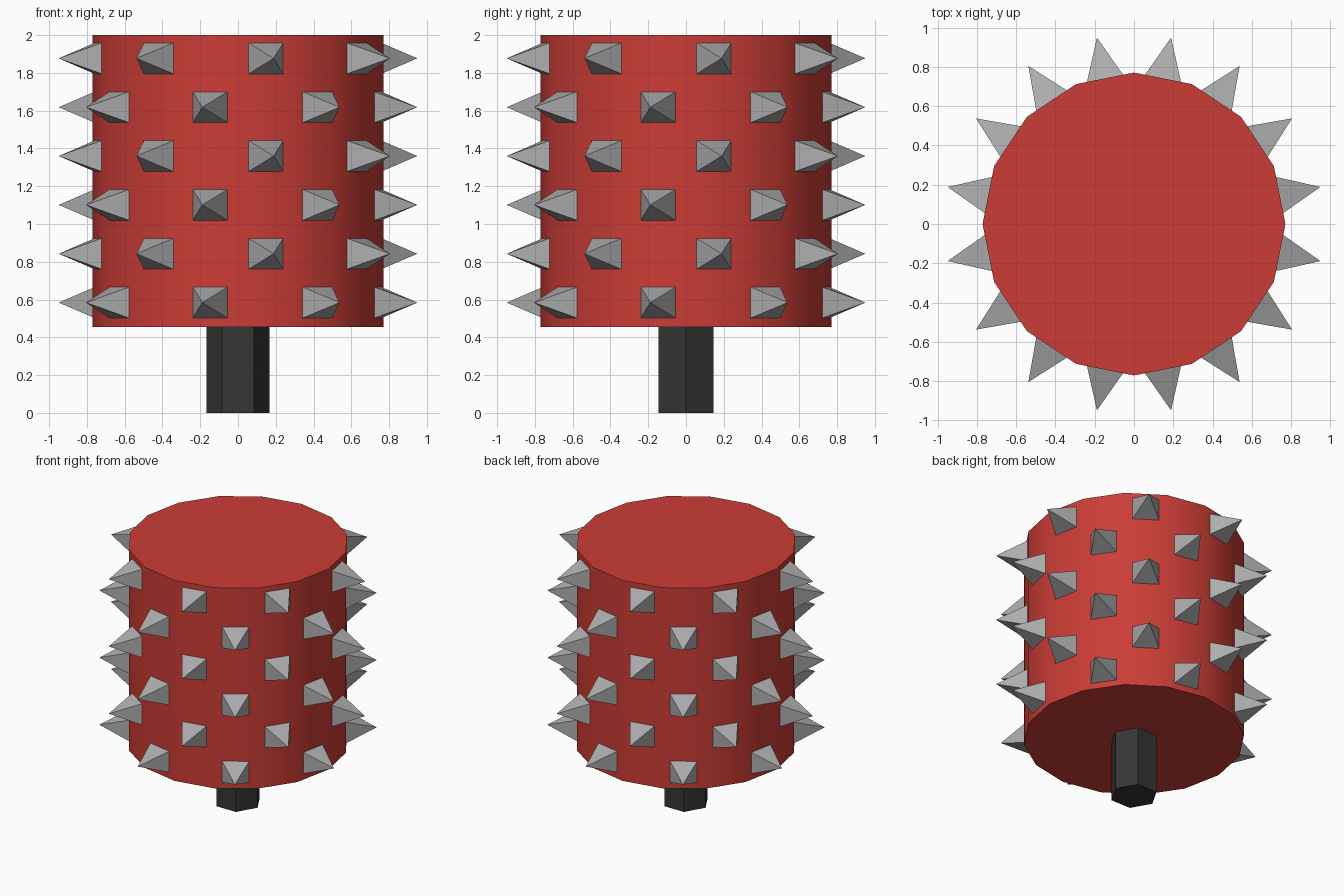
import bpy, bmesh, math
from mathutils import Matrix

if "Cube" in bpy.data.objects:
    bpy.data.objects.remove(bpy.data.objects["Cube"])


def material(name, color):
    m = bpy.data.materials.new(name)
    m.diffuse_color = (*color, 1)
    m.use_nodes = True
    m.node_tree.nodes["Principled BSDF"].inputs["Base Color"].default_value = m.diffuse_color
    return m


RED = material("red drum", (0.60, 0.046, 0.037))
STEEL = material("grey steel", (0.42, 0.42, 0.42))
DARK = material("dark shaft", (0.036, 0.036, 0.036))


def add_object(name, bm, mat):
    bmesh.ops.recalc_face_normals(bm, faces=bm.faces)
    mesh = bpy.data.meshes.new(name)
    bm.to_mesh(mesh)
    bm.free()
    mesh.materials.append(mat)
    ob = bpy.data.objects.new(name, mesh)
    bpy.context.collection.objects.link(ob)
    return ob


def prism(name, sides, radius, z0, z1, mat):
    bm = bmesh.new()
    ring = [bm.verts.new((radius * math.cos(math.tau * i / sides),
                          radius * math.sin(math.tau * i / sides), z0)) for i in range(sides)]
    face = bm.faces.new(ring)
    top = bmesh.ops.extrude_face_region(bm, geom=[face], use_keep_orig=True)["geom"]
    bmesh.ops.translate(bm, vec=(0, 0, z1 - z0),
                        verts=[g for g in top if isinstance(g, bmesh.types.BMVert)])
    return add_object(name, bm, mat)


# Drum: 16 sides, smooth wall and flat caps
R = 0.771
drum = prism("drum", 16, R, 0.456, 2.0, RED)
bpy.context.view_layer.objects.active = drum
drum.select_set(True)
bpy.ops.object.shade_smooth_by_angle(angle=math.radians(30))

# Hexagonal shaft
prism("shaft", 6, 0.167, 0.0, 0.458, DARK)

# Spikes: six staggered rows of eight pyramids on the drum facets
FACE_R = R * math.cos(math.pi / 16)
TIP_R, HALF_W, HALF_H = 0.968, 0.094, 0.082
bm = bmesh.new()
for row in range(6):
    z = 0.584 + row * 0.2586
    start = -11.25 if row % 2 == 0 else 11.25
    for k in range(8):
        rot = Matrix.Rotation(math.radians(start + 45 * k), 4, 'Z')
        base = [bm.verts.new((FACE_R - 0.001, sy * HALF_W, z + sz * HALF_H))
                for sy, sz in ((-1, -1), (1, -1), (1, 1), (-1, 1))]
        tip = bm.verts.new((TIP_R, 0, z))
        bm.faces.new(base)
        for i in range(4):
            bm.faces.new((base[i], base[(i + 1) % 4], tip))
        bmesh.ops.transform(bm, matrix=rot, verts=base + [tip])
add_object("spikes", bm, STEEL)
